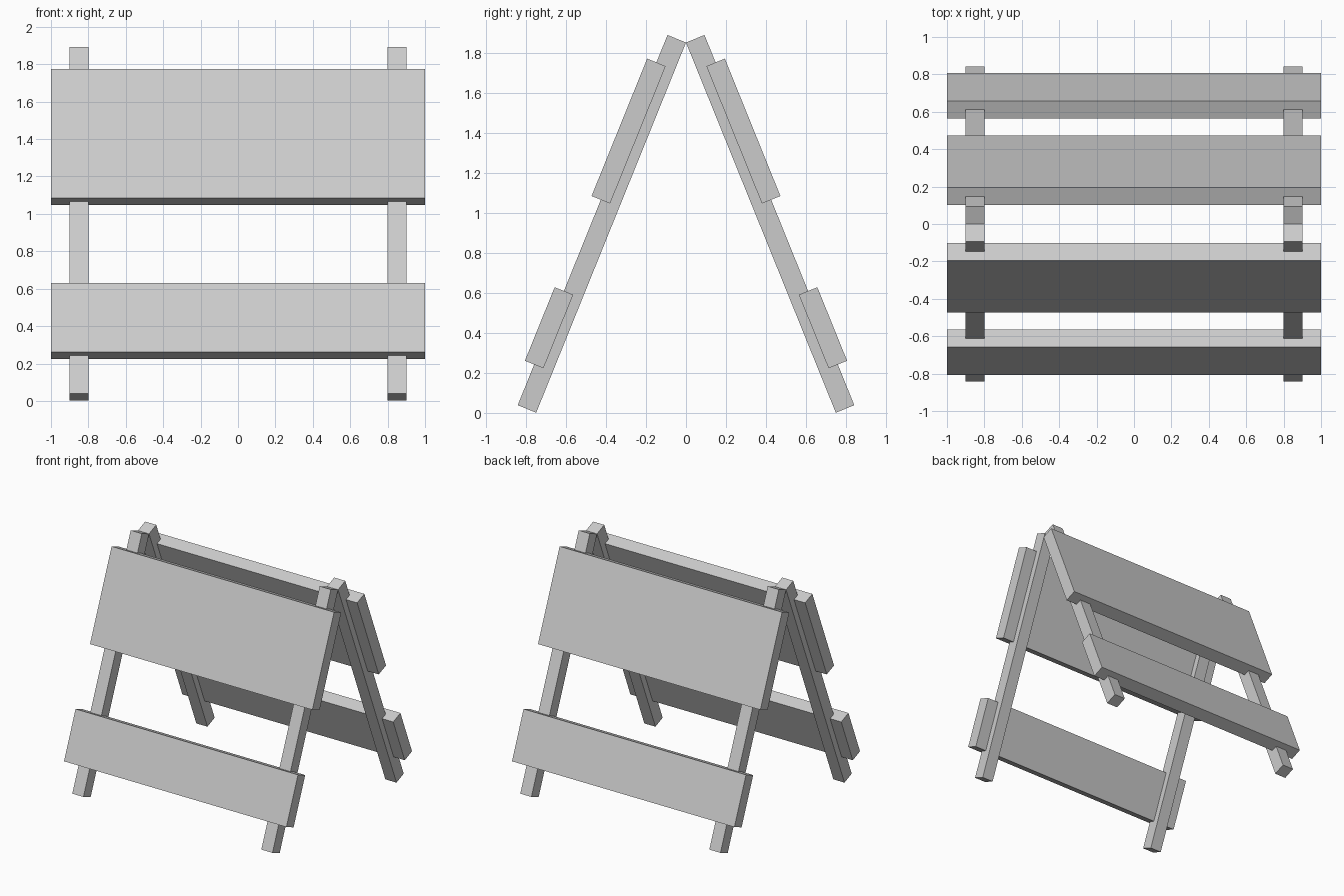
import bpy
from math import radians, pi
from mathutils import Matrix, Vector

if "Cube" in bpy.data.objects:
    bpy.data.objects.remove(bpy.data.objects["Cube"])

TILT = radians(22.03)
APEX = 1.855          # height where the two frames meet


def plank(name, frame, x, t, s):
    """Box spanning x (width), t (outward depth) and s (distance down the slope)."""
    bpy.ops.mesh.primitive_cube_add(size=1)
    ob = bpy.context.object
    ob.name = name
    centre = Vector(((x[0] + x[1]) / 2, (t[0] + t[1]) / 2, -(s[0] + s[1]) / 2))
    size = Matrix.Diagonal((x[1] - x[0], t[1] - t[0], s[1] - s[0], 1))
    ob.data.transform(Matrix.Translation(centre) @ size)
    ob.matrix_world = frame


# Front and back A-frame halves
for side, turn in (("front", pi), ("back", 0)):
    frame = (Matrix.Translation((0, 0, APEX)) @ Matrix.Rotation(turn, 4, 'Z')
             @ Matrix.Rotation(TILT, 4, 'X'))
    # Legs
    plank(side + "_leg_a", frame, (-0.9, -0.8), (0, 0.1), (0, 2.0))
    plank(side + "_leg_b", frame, (0.8, 0.9), (0, 0.1), (0, 2.0))
    # Boards let halfway into the legs
    plank(side + "_upper_board", frame, (-1, 1), (0.05, 0.15), (0.148, 0.89))
    plank(side + "_lower_board", frame, (-1, 1), (0.05, 0.15), (1.383, 1.78))
